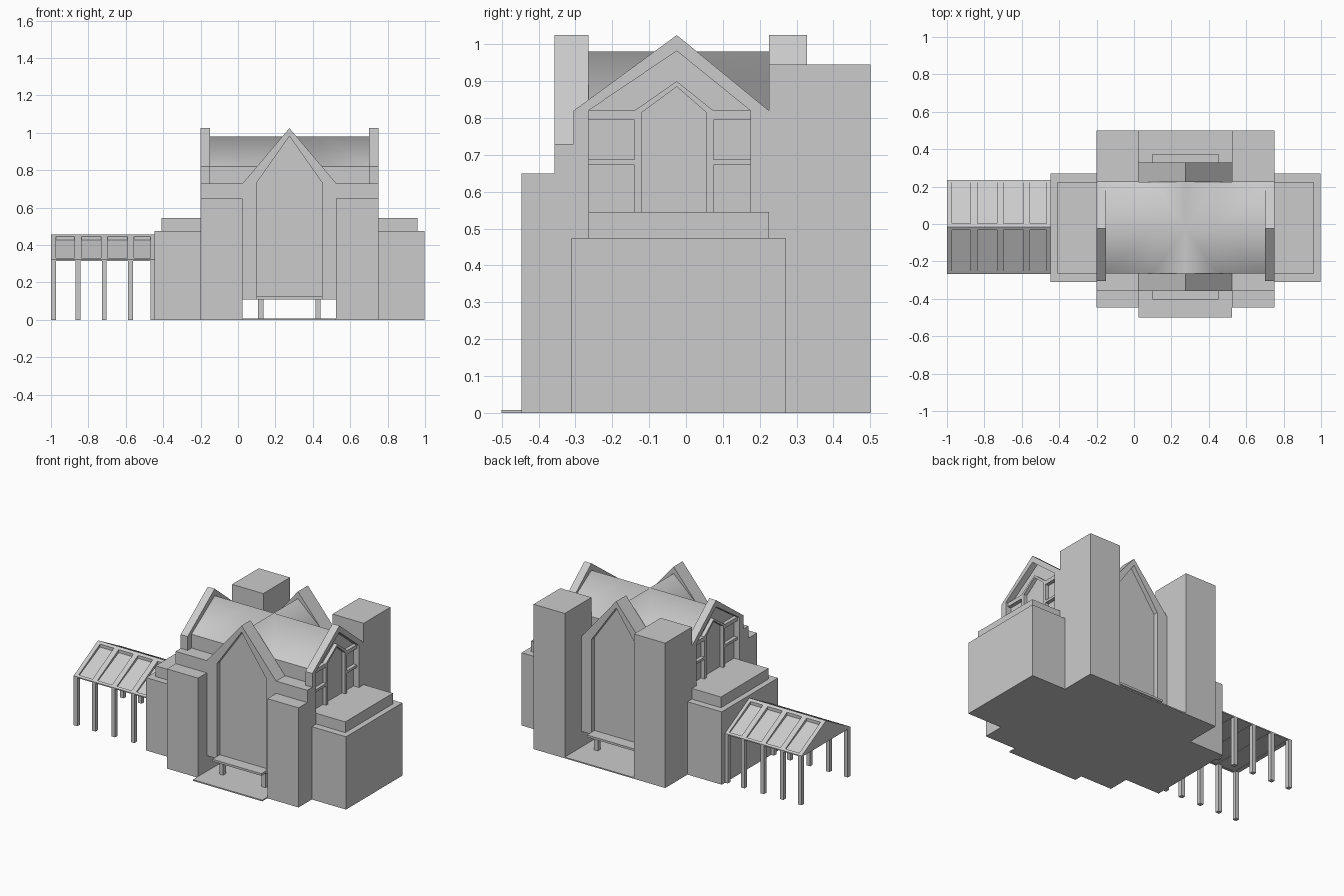
import bpy, bmesh
from mathutils import Vector

if "Cube" in bpy.data.objects:
    bpy.data.objects.remove(bpy.data.objects["Cube"])


def finish(name, bm, smooth=False):
    bmesh.ops.recalc_face_normals(bm, faces=bm.faces[:])
    me = bpy.data.meshes.new(name)
    bm.to_mesh(me)
    bm.free()
    for p in me.polygons:
        p.use_smooth = smooth
    ob = bpy.data.objects.new(name, me)
    bpy.context.collection.objects.link(ob)
    return ob


def box(name, x0, x1, y0, y1, z0, z1):
    bm = bmesh.new()
    bmesh.ops.create_cube(bm, size=1)
    for v in bm.verts:
        v.co = Vector((x1 if v.co.x > 0 else x0, y1 if v.co.y > 0 else y0, z1 if v.co.z > 0 else z0))
    return finish(name, bm)


def place(axis, p, d):
    # profile point (u, z) at depth d along the axis
    return (d, p[0], p[1]) if axis == 'X' else (p[0], d, p[1])


def prism(name, axis, prof, a, b):
    bm = bmesh.new()
    r = [[bm.verts.new(place(axis, p, d)) for p in prof] for d in (a, b)]
    n = len(prof)
    for ring in r:
        bm.faces.new(ring)
    for i in range(n):
        j = (i + 1) % n
        bm.faces.new((r[0][i], r[0][j], r[1][j], r[1][i]))
    return finish(name, bm)


def frame(name, axis, outer, inner, a, b):
    bm = bmesh.new()
    oa, ob, ib, ia = [[bm.verts.new(place(axis, p, d)) for p in prof]
                      for prof, d in ((outer, a), (outer, b), (inner, b), (inner, a))]
    n = len(outer)
    for s, t in ((oa, ob), (ob, ib), (ib, ia), (ia, oa)):
        for i in range(n):
            j = (i + 1) % n
            bm.faces.new((s[i], s[j], t[j], t[i]))
    return finish(name, bm)


def house(u0, u1, mid, base, eave, top):
    return [(u0, base), (u0, eave), (mid, top), (u1, eave), (u1, base)]


CX, CY = 0.275, -0.025     # ridge crossing

# Floor slab and hall body above the open passage
box("floor_slab", 0.025, 0.525, -0.5, 0.5, 0, 0.008)
box("hall_body", -0.155, 0.705, -0.265, 0.225, 0.11, 0.82)

# Wings and towers, mirrored about the hall centre
for side, s in (("left", -1), ("right", 1)):
    def mbox(name, d0, d1, *rest):
        a, b = sorted((CX + s * d0, CX + s * d1))
        box(side + "_" + name, a, b, *rest)
    mbox("wing", 0.25, 0.722, -0.31, 0.27, 0, 0.475)
    mbox("wing_cap", 0.25, 0.685, -0.265, 0.225, 0.475, 0.545)
    mbox("front_tower", 0.25, 0.475, -0.447, -0.265, 0, 0.65)
    mbox("front_tower_step", 0.25, 0.475, -0.357, -0.265, 0.65, 0.73)
    mbox("back_tower", 0.25, 0.475, 0.225, 0.5, 0, 0.945)

    # Side gable with recessed arch window and glazing bars
    a, b, c, d = (CX + s * k for k in (0.425, 0.436, 0.46, 0.475))
    prism(side + "_gable_panel", 'X', house(-0.28, 0.19, CY, 0.53, 0.82, 0.985), a, b)
    frame(side + "_gable_frame", 'X', house(-0.305, 0.225, CY, 0.5, 0.82, 1.025),
          house(-0.265, 0.175, CY, 0.54, 0.82, 0.982), a, d)
    frame(side + "_arch_frame", 'X', house(-0.14, 0.075, CY, 0.53, 0.82, 0.90),
          house(-0.12, 0.055, CY, 0.54, 0.815, 0.885), b, c)
    for z0, z1 in ((0.672, 0.688), (0.795, 0.82)):
        mbox("window_bar", 0.436, 0.46, -0.265, -0.14, z0, z1)
        mbox("window_bar", 0.436, 0.46, 0.075, 0.175, z0, z1)

# Front and back gables with tall pointed panel, sill and small legs
for side, s, y_in, y_out in (("front", -1, -0.265, -0.357), ("back", 1, 0.225, 0.328)):
    frame(side + "_gable", 'Y', house(0.025, 0.525, CX, 0.11, 0.73, 1.025),
          house(0.098, 0.452, CX, 0.122, 0.73, 0.982), y_in, y_out)
    prism(side + "_panel", 'Y', house(0.098, 0.452, CX, 0.122, 0.73, 0.982), y_in, y_out - s * 0.03)
    y0, y1 = sorted((y_out - s * 0.05, y_out + s * 0.047))
    box(side + "_sill", 0.098, 0.452, y0, y1, 0.11, 0.124)
    y0, y1 = sorted((y_out - s * 0.01, y_out - s * 0.038))
    for x in (0.108, 0.414):
        box(side + "_sill_leg", x, x + 0.028, y0, y1, 0, 0.112)

# Smooth crossing roof, one quadrant repeated
bm = bmesh.new()
for s in (-1, 1):
    for ye in (-0.265, 0.225):
        e0, e1 = (CX + s * 0.43, ye, 0.82), (CX + s * 0.175, ye, 0.82)
        r0, r1 = (CX + s * 0.43, CY, 0.98), (CX + s * 0.175, CY, 0.98)
        mid, g = (CX, CY, 0.98), (CX, ye, 0.98)
        for f in ((e0, e1, r1, r0), (e1, mid, r1), (e1, g, mid)):
            bm.faces.new([bm.verts.new(p) for p in f])
bmesh.ops.remove_doubles(bm, verts=bm.verts[:], dist=1e-4)
bmesh.ops.recalc_face_normals(bm, faces=bm.faces[:])
if sum(f.normal.z for f in bm.faces) < 0:
    bmesh.ops.reverse_faces(bm, faces=bm.faces[:])
me = bpy.data.meshes.new("crossing_roof")
bm.to_mesh(me)
bm.free()
for p in me.polygons:
    p.use_smooth = True
bpy.context.collection.objects.link(bpy.data.objects.new("crossing_roof", me))

# Side canopy: recessed roof core, ridge, eaves, rafters and posts
PY, Y0, Y1 = -0.015, -0.266, 0.236
prism("canopy_core", 'X', [(Y0 + 0.005, 0.317), (PY, 0.436), (Y1 - 0.005, 0.317)], -0.99, -0.45)
prism("canopy_ridge", 'X', [(PY - 0.018, 0.41), (PY - 0.018, 0.447), (PY, 0.457),
                            (PY + 0.018, 0.447), (PY + 0.018, 0.41)], -1, -0.445)
for ye, s in ((Y0, 1), (Y1, -1)):
    prism("canopy_eave", 'X', [(ye, 0.315), (ye, 0.322), (ye + s * 0.014, 0.3295), (ye + s * 0.014, 0.315)],
          -1, -0.445)
for x0, x1 in ((-1, -0.973), (-0.873, -0.838), (-0.732, -0.698), (-0.592, -0.557), (-0.468, -0.44)):
    prism("canopy_rafter", 'X', [(Y0, 0.315), (Y0, 0.322), (PY, 0.457), (Y1, 0.322), (Y1, 0.315)], x0, x1)
    m = min(max((x0 + x1) / 2, -0.987), -0.453)
    for y in (Y0, Y1 - 0.026):
        box("canopy_post", m - 0.013, m + 0.013, y, y + 0.026, 0, 0.318)
